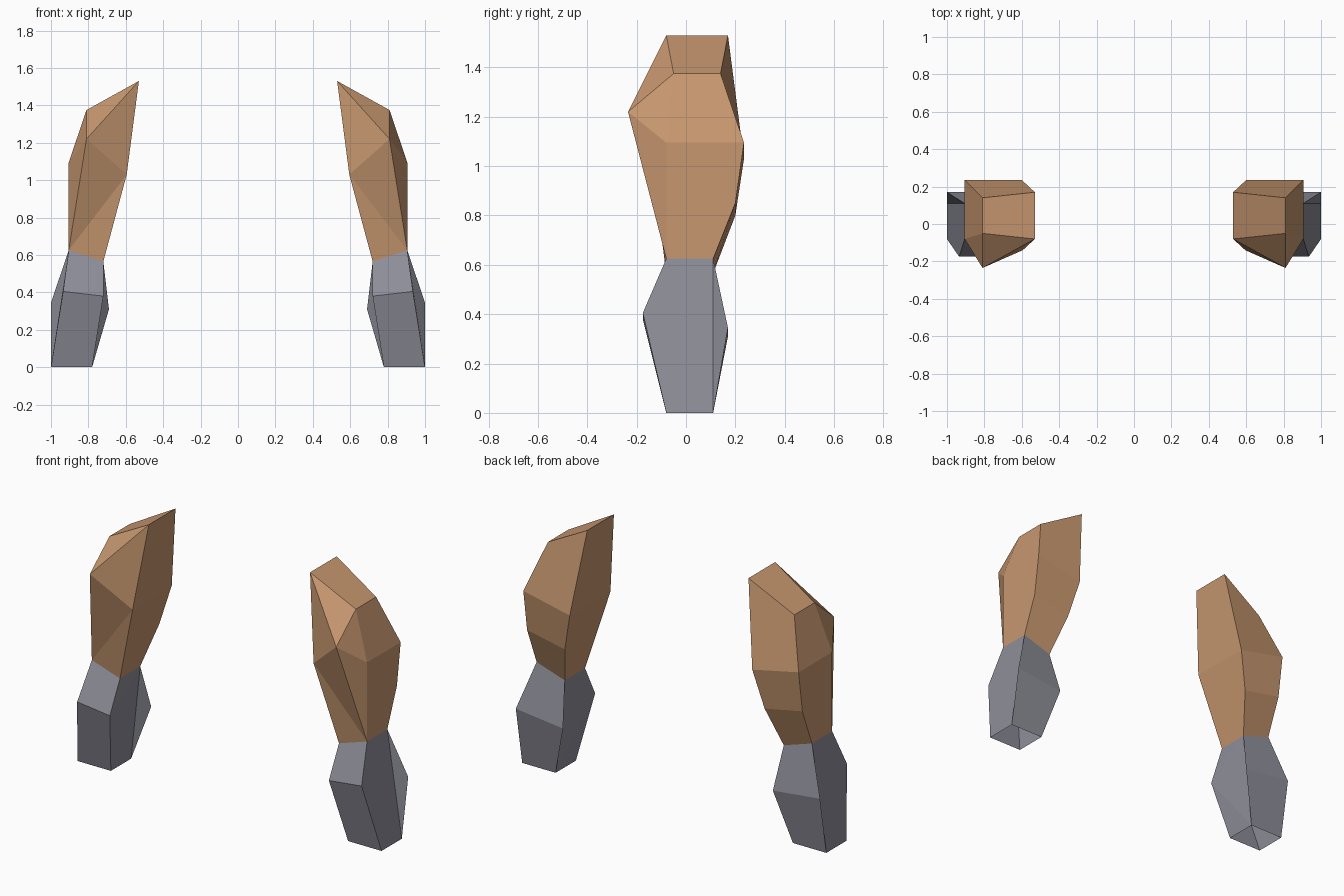
import bpy
import bmesh

if "Cube" in bpy.data.objects:
    bpy.data.objects.remove(bpy.data.objects["Cube"])


def ring(outer, inner, front, back):
    """Four corners from outer (x, z), inner (x, z) and y range:
    outer front, outer back, inner back, inner front."""
    (xo, zo), (xi, zi) = outer, inner
    return [(xo, front, zo), (xo, back, zo), (xi, back, zi), (xi, front, zi)]


def build(name, points, faces, color):
    bm = bmesh.new()
    verts = [bm.verts.new(p) for p in points]
    for f in faces:
        bm.faces.new([verts[i] for i in f])
    bmesh.ops.recalc_face_normals(bm, faces=bm.faces[:])
    mesh = bpy.data.meshes.new(name)
    bm.to_mesh(mesh)
    bm.free()
    mat = bpy.data.materials.new(name + "_color")
    mat.diffuse_color = (*color, 1)
    mat.use_nodes = True
    mat.node_tree.nodes["Principled BSDF"].inputs["Base Color"].default_value = mat.diffuse_color
    mesh.materials.append(mat)
    obj = bpy.data.objects.new(name, mesh)
    bpy.context.collection.objects.link(obj)
    # left and right arm from one half
    mirror = obj.modifiers.new("Mirror", "MIRROR")
    mirror.use_axis[0] = True
    mirror.use_mirror_merge = False
    return obj


wrist = ring((0.905, 0.625), (0.72, 0.565), -0.08, 0.11)

# Upper arm: slanted cap, chest-height ring, wrist, biceps point, back bend
cap = [(0.81, -0.05, 1.375), (0.81, 0.14, 1.375), (0.53, 0.17, 1.53), (0.53, -0.08, 1.53)]
swell = [(0.905, -0.08, 1.095), (0.905, 0.235, 1.095), (0.60, 0.235, 1.03), (0.595, -0.14, 1.03)]
extra = [(0.81, -0.235, 1.22), (0.905, 0.20, 0.85), (0.657, 0.20, 0.80)]
upper_faces = [
    (0, 1, 2, 3),                                            # cap
    (0, 1, 5, 4), (4, 5, 13, 9, 8),                          # outer side
    (1, 2, 6, 5), (5, 6, 14, 13), (13, 14, 10, 9),           # back
    (2, 3, 7, 6), (6, 7, 11, 10, 14),                        # inner side
    (12, 0, 3), (12, 3, 7), (12, 0, 4), (12, 4, 8), (12, 7, 8), (7, 8, 11),  # front
]
build("upper_arm", cap + swell + wrist + extra, upper_faces, (0.57, 0.31, 0.16))

# Forearm: wrist ring, bulging middle, open lower end
middle = [(0.935, -0.175, 0.405), (1.0, 0.17, 0.345), (0.69, 0.17, 0.31), (0.72, -0.175, 0.38)]
end = ring((1.0, 0), (0.78, 0), -0.08, 0.11)
fore_faces = [
    (0, 3, 7, 4), (4, 7, 11, 8),                             # front
    (1, 2, 6, 5), (5, 6, 10, 9),                             # back
    (0, 1, 9, 8, 4), (1, 5, 9),                              # outer side
    (3, 2, 7), (7, 2, 10), (7, 10, 11), (2, 6, 10),          # inner side
]
build("forearm", wrist + middle + end, fore_faces, (0.27, 0.27, 0.32))
